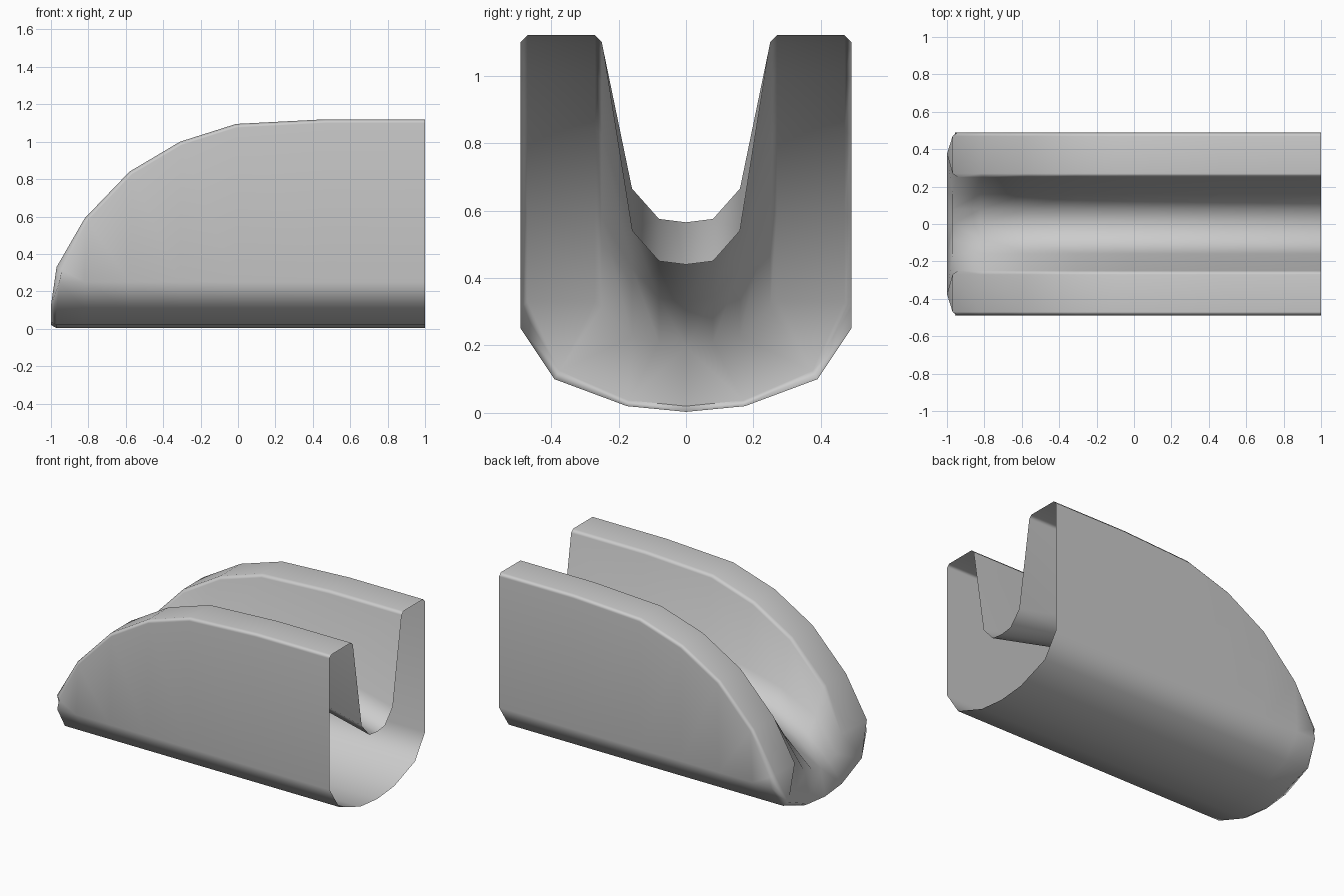
import bpy, bmesh
from mathutils import Vector

cube = bpy.data.objects.get("Cube")
if cube:
    bpy.data.objects.remove(cube, do_unlink=True)

# Single plain grey finish
grey = bpy.data.materials.new("plain_grey")
grey.use_nodes = True
COLOUR = (0.6, 0.6, 0.6, 1)
grey.diffuse_color = COLOUR
grey.node_tree.nodes["Principled BSDF"].inputs["Base Color"].default_value = COLOUR

# Stations along the length: x, rim height, channel floor height
STATIONS = [(1, 1.12, .44), (.47, 1.12, .565), (-.01, 1.095, .55), (-.31, 1.0, .52),
            (-.58, .84, .45), (-.82, .59, .33), (-.97, .33, .195)]
HULL = [(0, .003), (.175, .02), (.39, .1), (.49, .25)]
BEVEL = .02


def section(i):
    """Half cross-section: hull bottom, side, bevelled rim, channel."""
    x, top, floor = STATIONS[i]
    # Bevel edges sit inward along the rim curve normal
    a, b = STATIONS[max(i - 1, 0)], STATIONS[min(i + 1, len(STATIONS) - 1)]
    normal = Vector((b[1] - a[1], 0, a[0] - b[0])).normalized()
    if i == 0:
        normal = Vector((0, 0, 1))
    nose = i == len(STATIONS) - 1
    drop = Vector((x, 0, top)) - normal * BEVEL * (1.6 if nose else 1)
    points = [Vector((x, y, z)) for y, z in HULL]
    if nose:
        points[3].x = -.955
    points += [Vector((drop.x, .49, drop.z)), Vector((x, .47, top)),
               Vector((x, .27, top)), Vector((drop.x, .25, drop.z))]
    rise, mid = (.03, .012) if nose else (.1, .01)
    points += [Vector((x, .16, floor + rise)), Vector((x, .08, floor + mid)),
               Vector((x, 0, floor))]
    return points


# Loft the half shell, leaving the far end open
bm = bmesh.new()
rows = [[bm.verts.new(p) for p in section(i)] for i in range(len(STATIONS))]
for r0, r1 in zip(rows, rows[1:]):
    for j in range(len(r0) - 1):
        bm.faces.new((r0[j], r0[j + 1], r1[j + 1], r1[j]))

# Nose face, pushed slightly forward of the last section
P = rows[-1]
N = [bm.verts.new((-1, y, z)) for y, z in ((0, .02), (.17, .037), (.375, .125))]
for face in ((P[0], P[1], N[1], N[0]), (P[1], P[2], N[2], N[1]),
             (P[2], P[3], N[2]), (P[3], P[4], N[2]), (P[4], P[5], N[2]),
             (P[5], P[6], N[2]), (N[2], P[6], P[7]), (N[2], P[7], P[8], N[1]),
             (N[1], P[8], P[9]), (N[1], P[9], P[10], N[0])):
    bm.faces.new(face)
bmesh.ops.recalc_face_normals(bm, faces=bm.faces)
bm.faces.ensure_lookup_table()
# The first face is the hull bottom and must face down
bm.normal_update()
if bm.faces[0].normal.z > 0:
    bmesh.ops.reverse_faces(bm, faces=bm.faces)

mesh = bpy.data.meshes.new("channel_shell")
bm.to_mesh(mesh)
bm.free()
mesh.materials.append(grey)
shell = bpy.data.objects.new("channel_shell", mesh)
bpy.context.collection.objects.link(shell)

# Smooth shading, then mirror across the centre line
bpy.ops.object.select_all(action='DESELECT')
shell.select_set(True)
bpy.context.view_layer.objects.active = shell
bpy.ops.object.shade_smooth_by_angle(angle=1.2)
mirror = shell.modifiers.new("mirror_halves", 'MIRROR')
mirror.use_axis = (False, True, False)
mirror.use_clip = True
weighted = shell.modifiers.new("even_shading", 'WEIGHTED_NORMAL')
weighted.keep_sharp = True
